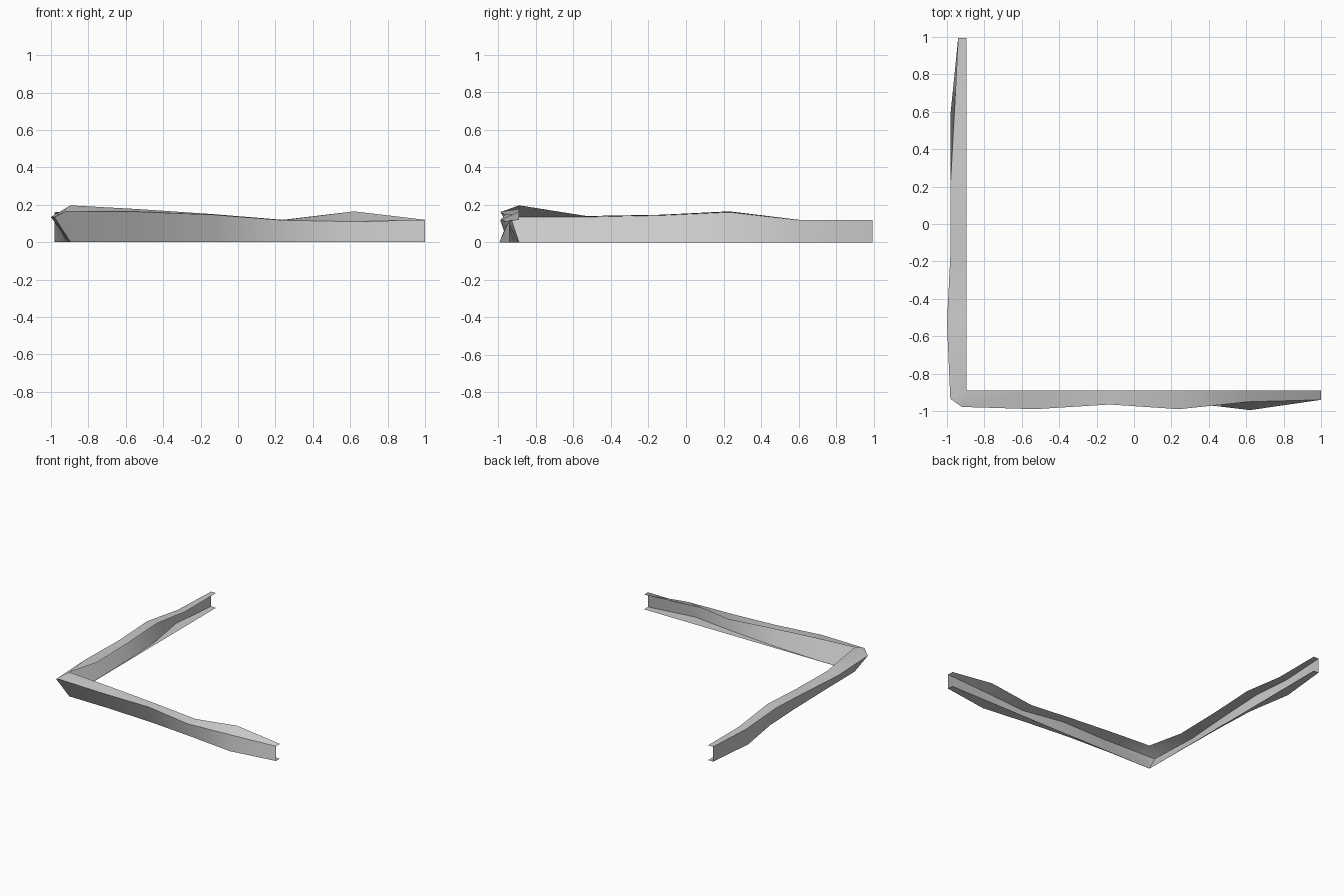
import bpy, bmesh, math

old = bpy.data.objects.get("Cube")
if old:
    bpy.data.objects.remove(old, do_unlink=True)

IX, IY = -0.895, -0.89   # straight inner edges of the two arms

# Stations: distance along arm, top inner height, top outer offset and height, foot offset
X_ARM = [(1.0, .12, .05, .12, .05), (.62, .165, .06, .11, .105),
         (.24, .12, .10, .118, .06), (-.13, .15, .075, .147, .025),
         (-.53, .177, .10, .163, .005)]
Y_ARM = [(-.53, .14, .105, .135, .003), (-.13, .147, .085, .143, .01),
         (.23, .165, .085, .16, .025), (.6, .12, .065, .118, .085),
         (.995, .12, .045, .12, .045)]


def section(place, zi, out, zo, foot):
    """Open channel section: top lip, outer wall, bottom lip."""
    return [place(0, zi), place(out, zo), place(foot, 0), place(0, 0)]


def corner_section(x, y, z):
    """Corner section leaning out from the inner corner."""
    return [(IX, IY, .197), (x, y, z), (IX, IY, 0), (IX, IY, 0)]


rings = [section(lambda d, z, t=t: (t, IY - d, z), *rest) for t, *rest in X_ARM]
rings += [corner_section(-.92, -.978, .165), corner_section(-.982, -.935, .135)]
rings += [section(lambda d, z, t=t: (IX - d, t, z), *rest) for t, *rest in Y_ARM]

# Skin the sections into one open sheet
bm = bmesh.new()
cols = [[bm.verts.new(p) for p in ring] for ring in rings]
for a, b in zip(cols, cols[1:]):
    for k in range(3):
        bm.faces.new((a[k], a[k + 1], b[k + 1], b[k]))
bmesh.ops.remove_doubles(bm, verts=bm.verts, dist=0.0005)
bmesh.ops.dissolve_degenerate(bm, edges=bm.edges, dist=0.0005)
bmesh.ops.recalc_face_normals(bm, faces=bm.faces)
# Make the top lip face upward
top = max(bm.faces, key=lambda f: abs(f.normal.z) * f.calc_center_median().z)
if top.normal.z < 0:
    bmesh.ops.reverse_faces(bm, faces=bm.faces)
mesh = bpy.data.meshes.new("corner_ledge")
bm.to_mesh(mesh)
bm.free()

ledge = bpy.data.objects.new("corner_ledge", mesh)
bpy.context.collection.objects.link(ledge)

# Plain grey
mat = bpy.data.materials.new("light_grey")
mat.use_nodes = True
grey = (.6, .6, .6, 1)
mat.diffuse_color = grey
mat.node_tree.nodes["Principled BSDF"].inputs["Base Color"].default_value = grey
mesh.materials.append(mat)

bpy.ops.object.select_all(action='DESELECT')
ledge.select_set(True)
bpy.context.view_layer.objects.active = ledge
bpy.ops.object.shade_smooth_by_angle(angle=math.radians(35))
